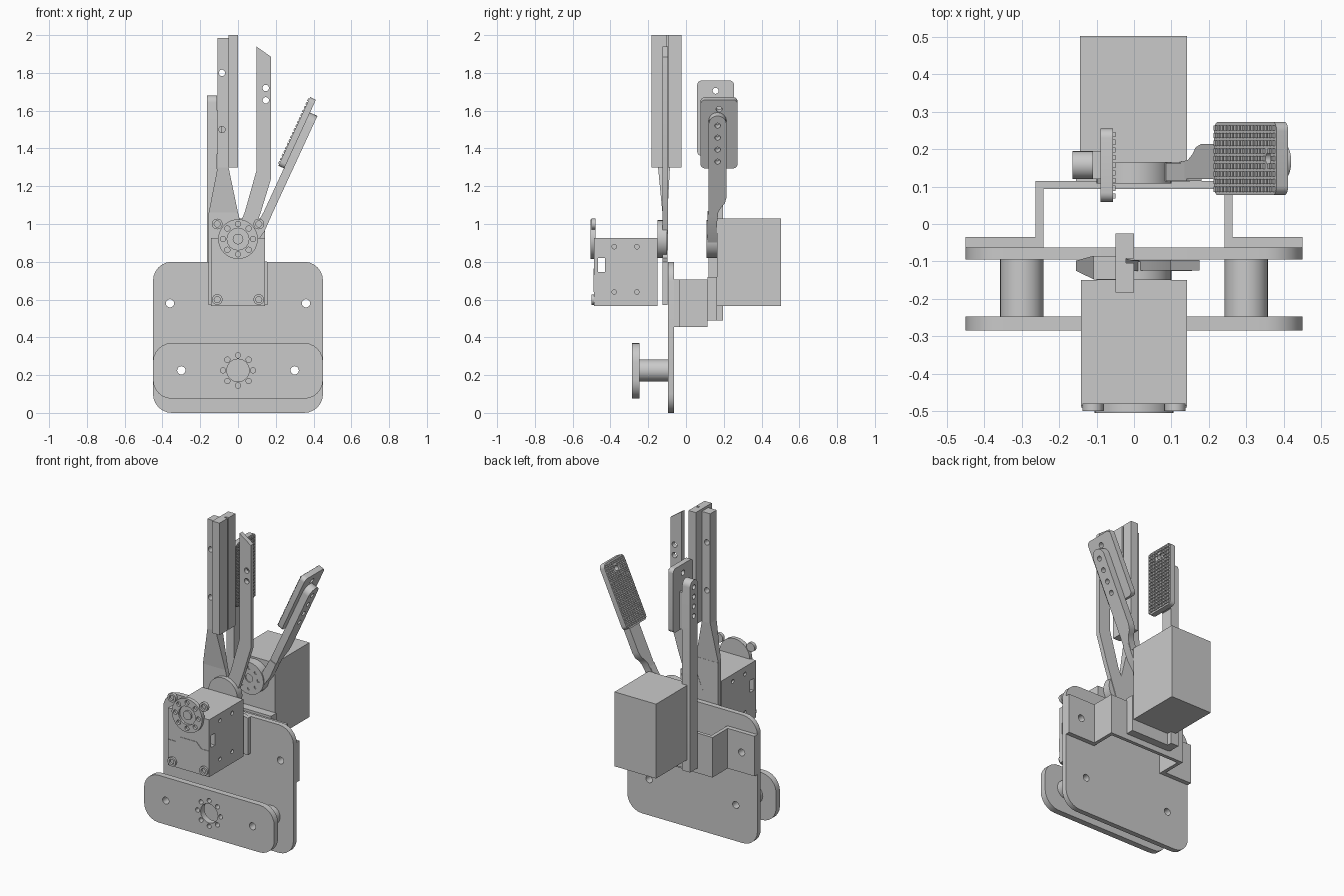
import bpy, bmesh, math
from mathutils import Matrix

cube = bpy.data.objects.get("Cube")
if cube:
    bpy.data.objects.remove(cube)

grey = bpy.data.materials.new("light_grey")
grey.use_nodes = True
grey.diffuse_color = (0.59, 0.59, 0.59, 1)
grey.node_tree.nodes["Principled BSDF"].inputs["Base Color"].default_value = (0.59, 0.59, 0.59, 1)


def place(axis, u, v, d):
    return {"x": (d, u, v), "y": (u, d, v), "z": (u, v, d)}[axis]


def add_prism(bm, pts, axis, a, b):
    """Extrude a 2D outline along an axis from a to b."""
    low = [bm.verts.new(place(axis, u, v, a)) for u, v in pts]
    high = [bm.verts.new(place(axis, u, v, b)) for u, v in pts]
    bm.faces.new(low)
    bm.faces.new(high[::-1])
    for i in range(len(pts)):
        j = (i + 1) % len(pts)
        bm.faces.new((low[j], low[i], high[i], high[j]))


def finish(name, bm):
    bmesh.ops.recalc_face_normals(bm, faces=bm.faces)
    mesh = bpy.data.meshes.new(name)
    bm.to_mesh(mesh)
    bm.free()
    mesh.materials.append(grey)
    obj = bpy.data.objects.new(name, mesh)
    bpy.context.collection.objects.link(obj)
    return obj


def arc(u, v, r, start, end, n):
    angles = [math.radians(start + (end - start) * i / n) for i in range(n + 1)]
    return [(u + r * math.cos(a), v + r * math.sin(a)) for a in angles]


def circle(u, v, r, n=24):
    return arc(u, v, r, 0, 360, n)[:-1]


def rect(u0, u1, v0, v1, r=0):
    if r == 0:
        return [(u0, v0), (u1, v0), (u1, v1), (u0, v1)]
    corners = [(u1 - r, v1 - r), (u0 + r, v1 - r), (u0 + r, v0 + r), (u1 - r, v0 + r)]
    return [p for k, (u, v) in enumerate(corners) for p in arc(u, v, r, 90 * k, 90 * k + 90, 6)]


def prism(name, pts, axis, a, b, holes=()):
    """Solid outline, with optional cuts given as (outline, axis, a, b)."""
    bm = bmesh.new()
    add_prism(bm, pts, axis, a, b)
    obj = finish(name, bm)
    if holes:
        bm = bmesh.new()
        for h in holes:
            add_prism(bm, *h)
        cutter = finish("cutter", bm)
        cutter.hide_render = True
        mod = obj.modifiers.new("holes", "BOOLEAN")
        mod.operation, mod.solver, mod.object = "DIFFERENCE", "EXACT", cutter
        deps = bpy.context.evaluated_depsgraph_get()
        obj.data = bpy.data.meshes.new_from_object(obj.evaluated_get(deps))
        bpy.data.objects.remove(cutter)
    return obj


def drill(axis, spots, r, a=-1, b=1, n=16):
    return [(circle(u, v, r, n), axis, a, b) for u, v in spots]


def ring(r, z):
    return circle(0, z, r, 8)


# Palm plate, front flange and hollow standoffs
low_holes = [(-0.3, 0.225), (0.3, 0.225)]
high_holes = [(-0.36, 0.58), (0.36, 0.58)]
prism("palm_plate", rect(-0.45, 0.45, 0, 0.8, 0.1), "y", -0.095, -0.063, drill("y", low_holes + high_holes, 0.022))
prism("mount_flange", rect(-0.45, 0.45, 0.075, 0.37, 0.1), "y", -0.285, -0.247,
      drill("y", low_holes, 0.022) + drill("y", ring(0.08, 0.225), 0.014) + drill("y", [(0, 0.225)], 0.06))
for x, z in low_holes:
    prism("standoff", circle(x, z, 0.058, 32), "y", -0.247, -0.095, drill("y", [(x, z)], 0.022))

# Hat-shaped bracket behind the palm
half = [(0.242, 0.093), (0.242, -0.063), (0.45, -0.063), (0.45, -0.035), (0.264, -0.035), (0.264, 0.115)]
prism("rear_bracket", half + [(-x, y) for x, y in half[::-1]], "z", 0.455, 0.705, drill("y", high_holes, 0.022))

# Front motor: head, body, cover, horn and screws
slot = [(rect(-0.467, -0.43, 0.745, 0.82), "x", -1, 1)]
side = [(-0.38, 0.88), (-0.26, 0.88), (-0.38, 0.64), (-0.26, 0.64)]
top_screws = [(-0.11, 1.0), (0.11, 1.0)]
bottom_screws = [(-0.11, 0.6), (0.11, 0.6)]
prism("motor_head", rect(-0.155, 0.155, 0.925, 1.06), "y", -0.5, -0.125,
      [(rect(-0.05, 0.05, 1.035, 1.1), "y", -0.52, -0.465)]
      + drill("y", [(0, 0.92)], 0.11, -0.6, -0.482, 40) + drill("y", top_screws, 0.032, -0.6, -0.482))
prism("motor_body", rect(-0.142, 0.142, 0.567, 0.925), "y", -0.487, -0.15,
      slot + drill("x", side, 0.012, 0.13, 0.2) + drill("x", side, 0.012, -0.2, -0.13))
prism("motor_front_cover", [(-0.142, 0.64), (0.142, 0.64), (0.142, 0.73), (0.09, 0.73), (0.055, 0.765),
                            (-0.055, 0.765), (-0.09, 0.73), (-0.142, 0.73)], "y", -0.49, -0.486)
prism("motor_horn", circle(0, 0.92, 0.105, 40), "y", -0.505, -0.48,
      drill("y", ring(0.08, 0.92), 0.014, -0.6, -0.49) + drill("y", [(0, 0.92)], 0.058, -0.6, -0.492))
prism("horn_hub", circle(0, 0.92, 0.028), "y", -0.503, -0.49)
for x, z in top_screws + bottom_screws:
    prism("motor_screw", circle(x, z, 0.028), "y", -0.5, -0.48, drill("y", [(x, z)], 0.016, -0.6, -0.488))
prism("motor_rear_horn", circle(0, 0.92, 0.1, 40), "y", -0.15, -0.1)

# Fixed front finger: mounting plate, flared neck, bar and contact rail
prism("front_finger_mount", [(-0.155, 0.57), (0.155, 0.57), (0.155, 0.8), (0.06, 0.82), (0, 1.06), (-0.155, 1.06)],
      "y", -0.125, -0.097)
bm = bmesh.new()
add_prism(bm, [(-0.155, 1.06), (0, 1.06), (-0.05, 1.3), (-0.108, 1.3)], "y", -0.125, -0.098)
for v in bm.verts:
    if v.co.z > 1.2:
        v.co.y = -0.148 if v.co.y < -0.11 else -0.085
finish("front_finger_neck", bm)
prism("front_finger_bar", rect(-0.108, -0.05, 1.3, 1.985), "y", -0.148, -0.085,
      drill("y", [(-0.085, 1.8), (-0.085, 1.5)], 0.017))
prism("front_finger_rail", rect(-0.05, 0, -0.183, -0.025), "z", 1.3, 2.0,
      [(rect(-0.022, 0.05, -0.104, -0.092), "z", 1, 3)])

# Moving front finger
prism("front_moving_finger",
      [(-0.05, 0.86), (0.05, 0.86), (0.12, 1.06), (0.175, 1.24), (0.175, 1.885), (0.097, 1.94), (0.097, 1.28),
       (0.035, 1.06)], "y", -0.124, -0.096, drill("y", [(0.147, 1.72), (0.147, 1.655)], 0.017))

# Rear motor with its mount and horn
prism("rear_motor", rect(-0.145, 0.142, 0.565, 1.03), "y", 0.165, 0.503)
prism("rear_motor_mount", rect(-0.155, 0.15, 0.49, 0.72), "y", 0.113, 0.165)
prism("rear_motor_horn", circle(0, 0.92, 0.1, 40), "y", 0.108, 0.165,
      drill("y", ring(0.065, 0.92), 0.01, 0, 0.114) + drill("y", [(0, 0.92)], 0.025, 0, 0.125))


def pad(name, sign):
    """Rounded grip pad around the origin with low bumps on the x side given by sign."""
    obj = prism(name, rect(-0.098, 0.098, -0.2, 0.2, 0.025), "x", -0.017, 0.017,
                drill("x", [(0, 0.145)], 0.016))
    bm = bmesh.new()
    bm.from_mesh(obj.data)
    for i in range(9):
        for j in range(18):
            y, z = (i - 4) * 0.0205, (j - 8.5) * 0.0215
            if math.hypot(y, z - 0.145) > 0.025:
                add_prism(bm, rect(y - 0.007, y + 0.007, z - 0.007, z + 0.007), "x", sign * 0.016, sign * 0.023)
    bmesh.ops.recalc_face_normals(bm, faces=bm.faces)
    bm.to_mesh(obj.data)
    bm.free()
    return obj


# Fixed rear finger with a rounded tip
prism("rear_fixed_finger", [(0.12, 0.49), (0.195, 0.49)] + arc(0.1575, 1.643, 0.0375, 0, 180, 10), "x", -0.165, -0.11,
      drill("x", [(0.1575, 1.635 - 0.06 * i) for i in range(4)], 0.015))
prism("rear_finger_spacer", rect(0.12, 0.195, 1.37, 1.6), "x", -0.11, -0.088)
pad("rear_fixed_pad", 1).matrix_world = Matrix.Translation((-0.073, 0.157, 1.56))

# Moving rear finger: crank plate and a tilted bar with its pad
tilt = Matrix.Rotation(math.radians(24.8), 4, "Y")
prism("rear_moving_crank", [(-0.03, 0.85), (0.06, 0.85), (0.14, 0.96), (0.18, 1.05), (0.14, 1.07), (0.085, 0.975),
                            (-0.03, 0.97)], "y", 0.115, 0.163)
bar = prism("rear_moving_finger",
            [(0.12, -0.02), (0.165, -0.02), (0.171, 0.035), (0.187, 0.065), (0.205, 0.085), (0.214, 0.12)]
            + arc(0.167, 0.55, 0.047, 0, 180, 10),
            "x", -0.045, 0, drill("x", [(0.167, 0.33 + 0.07 * i) for i in range(4)], 0.015))
bar.matrix_world = Matrix.Translation((0.17, 0, 1.03)) @ tilt
pad("rear_moving_pad", -1).matrix_world = Matrix.Translation((0.313, 0.175, 1.483)) @ tilt

# Smooth the round walls and keep edges crisp
bpy.ops.object.select_all(action="DESELECT")
for obj in bpy.context.collection.objects:
    if obj.type == "MESH":
        obj.select_set(True)
        bpy.context.view_layer.objects.active = obj
bpy.ops.object.shade_smooth_by_angle(angle=math.radians(30))
